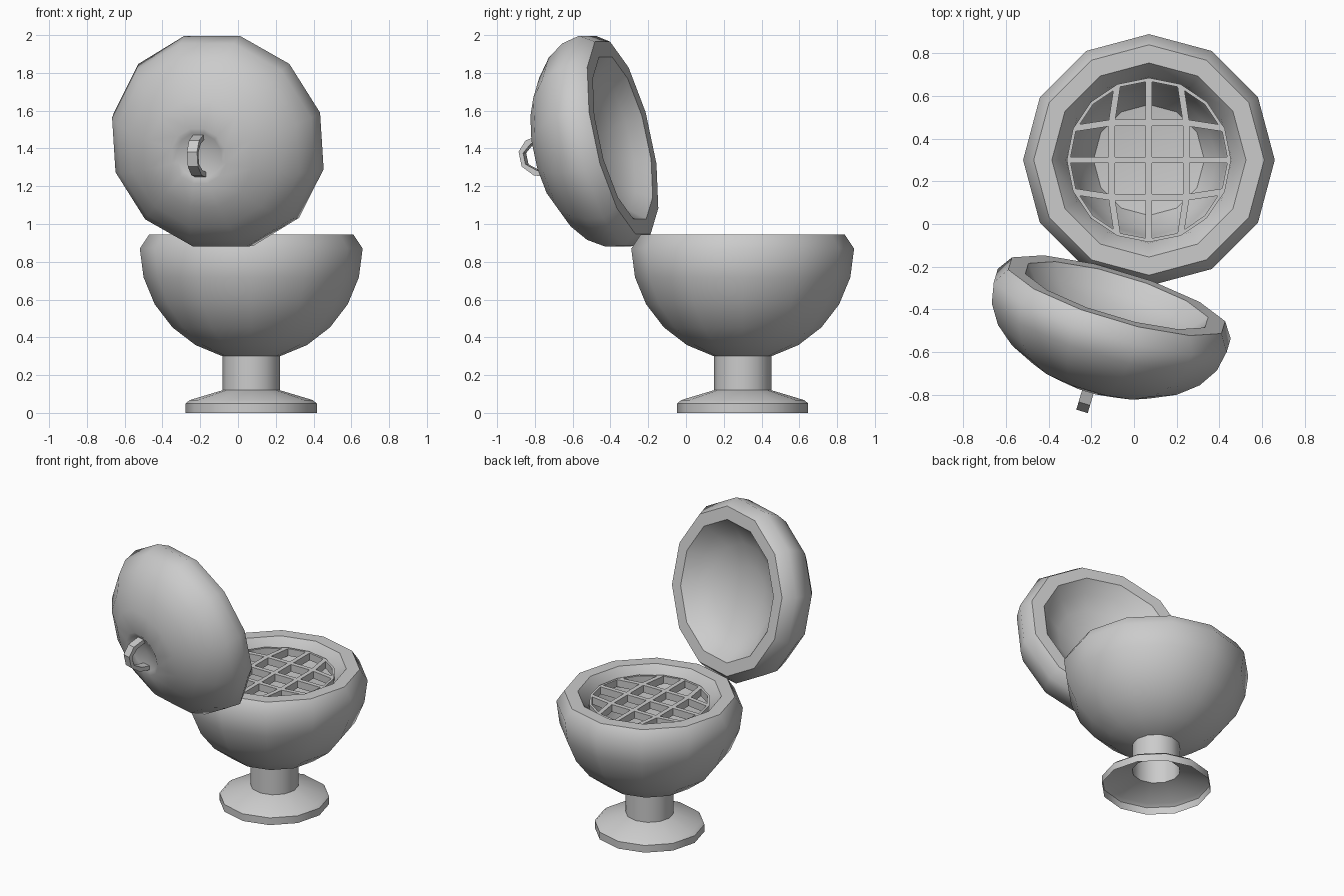
import bpy, bmesh
from math import radians, sin, cos, pi
from mathutils import Vector, Matrix

if "Cube" in bpy.data.objects:
    bpy.data.objects.remove(bpy.data.objects["Cube"])


def finish(name, bm, angle=45, matrix=None):
    bmesh.ops.recalc_face_normals(bm, faces=bm.faces)
    me = bpy.data.meshes.new(name)
    bm.to_mesh(me)
    bm.free()
    ob = bpy.data.objects.new(name, me)
    bpy.context.collection.objects.link(ob)
    if matrix:
        ob.matrix_world = matrix
    bpy.ops.object.select_all(action='DESELECT')
    ob.select_set(True)
    bpy.context.view_layer.objects.active = ob
    bpy.ops.object.shade_smooth_by_angle(angle=radians(angle))
    return ob


def lathe(name, profile, matrix, sides=12, phase=0.0):
    """Revolve (radius, height) points; radius 0 makes a pole."""
    bm = bmesh.new()
    rings = []
    for r, z in profile:
        if r == 0:
            rings.append([bm.verts.new((0, 0, z))] * sides)
        else:
            rings.append([bm.verts.new((r * cos(phase + 2 * pi * k / sides),
                                        r * sin(phase + 2 * pi * k / sides), z))
                          for k in range(sides)])
    for a, b in zip(rings, rings[1:]):
        for k in range(sides):
            n = (k + 1) % sides
            bm.faces.new(dict.fromkeys((a[k], a[n], b[n], b[k])))
    return finish(name, bm, matrix=matrix)


def dome(radius, depth, lats):
    return [(radius * cos(radians(t)) if t < 90 else 0, depth * sin(radians(t)))
            for t in lats]


R = 0.59
base = Matrix.Translation((0.07, 0.30, 0))

# Foot and stem: one shell, open underneath
lathe("foot_and_stem", [(0.347, 0), (0.347, 0.05), (0.325, 0.068),
                        (0.152, 0.12), (0.152, 0.31)], base)

# Bowl: half sphere, bevelled rim, hollow inside
outer = [(r, 0.87 - z) for r, z in dome(R, R, range(90, -1, -15))]
lathe("bowl", outer + [(0.54, 0.945), (0.455, 0.945), (0.39, 0.86),
                       (0.36, 0.70), (0.32, 0.57), (0.26, 0.47), (0, 0.43)], base)

# Grille: square grid mapped onto a circle, cells inset and opened
bm = bmesh.new()
bmesh.ops.create_grid(bm, x_segments=4, y_segments=4, size=2)
for v in bm.verts:
    x, y = v.co.x, v.co.y
    if max(abs(x), abs(y)) > 1.5:
        if abs(x) >= abs(y):
            a = y / x * pi / 4
            p = Vector((cos(a), sin(a), 0)) * (1 if x > 0 else -1)
        else:
            a = x / y * pi / 4
            p = Vector((sin(a), cos(a), 0)) * (1 if y > 0 else -1)
        v.co = p * 0.385
    else:
        v.co *= 0.175
cells = list(bm.faces)
bmesh.ops.inset_individual(bm, faces=cells, thickness=0.015, use_even_offset=True)
bmesh.ops.delete(bm, geom=cells, context='FACES')
top = bmesh.ops.extrude_face_region(bm, geom=list(bm.faces), use_keep_orig=True)["geom"]
bmesh.ops.translate(bm, vec=(0, 0, 0.05),
                    verts=[g for g in top if isinstance(g, bmesh.types.BMVert)])
finish("grille", bm, 40, Matrix.Translation((0.07, 0.30, 0.85)))

# Lid frame: local z points out of the lid top, local x points up
d = Vector((-0.28, -0.935, -0.215)).normalized()
u = (Vector((0, 0, 1)) - d * d.z).normalized()
w = d.cross(u)
frame = Matrix((u, w, d)).transposed().to_4x4()
frame.translation = (-0.102, -0.405, 1.44)

# Lid: flattened dome with a dimple at the pole, bevelled rim, shallow hollow
DEPTH = 0.39
lathe("lid", [(0, DEPTH - 0.05), (0.125, DEPTH - 0.025)]
      + dome(R, DEPTH, range(75, -1, -15))
      + [(0.54, -0.075), (0.455, -0.075), (0.39, 0.0), (0.30, 0.06),
         (0.15, 0.11), (0, 0.12)], frame, phase=pi / 12)

# Handle: bent flat strip on top of the lid
path = [(0.115, -0.05), (0.10, 0.055), (0.05, 0.105), (-0.03, 0.105),
        (-0.09, 0.05), (-0.125, -0.05)]
bm = bmesh.new()
loops = []
for x, z in path:
    ix, iz = x * 0.76, (z - 0.023 if z > 0 else z)
    loops.append([bm.verts.new((px, py, DEPTH + pz)) for px, py, pz in
                  ((x, -0.028, z), (x, 0.028, z), (ix, 0.028, iz), (ix, -0.028, iz))])
for a, b in zip(loops, loops[1:]):
    for k in range(4):
        n = (k + 1) % 4
        bm.faces.new((a[k], a[n], b[n], b[k]))
bm.faces.new(loops[0])
bm.faces.new(loops[-1])
finish("lid_handle", bm, 30, frame)
